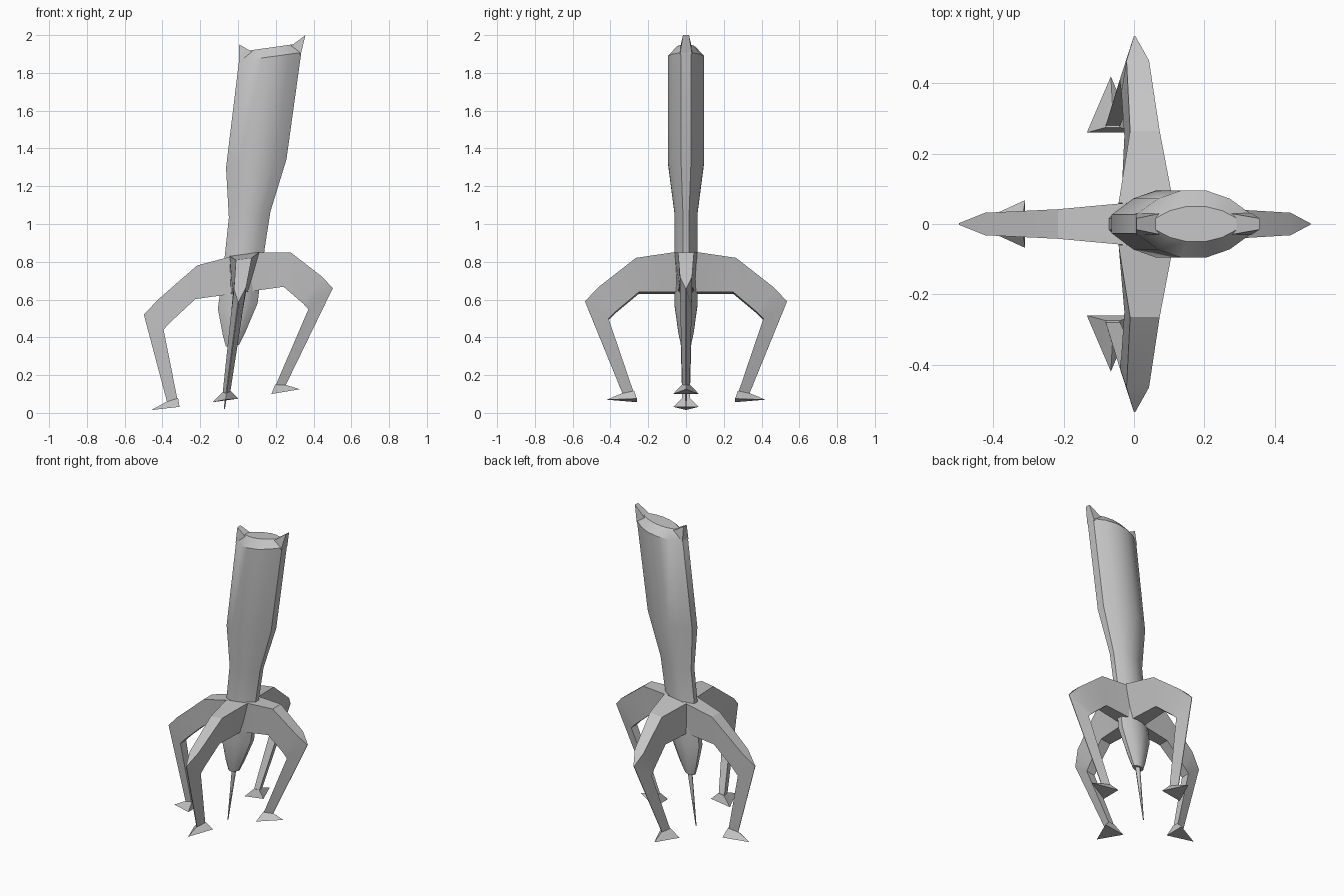
import bpy, bmesh, math

if "Cube" in bpy.data.objects:
    bpy.data.objects.remove(bpy.data.objects["Cube"])

grey = bpy.data.materials.new("plain_grey")
grey.diffuse_color = (0.56, 0.56, 0.56, 1)
grey.use_nodes = True
grey.node_tree.nodes["Principled BSDF"].inputs["Base Color"].default_value = grey.diffuse_color


def lean(u, v, w):
    """Skew the upright design so the tower leans and the floor slopes."""
    return (u + 0.13 * w - 0.075, v, w + 0.14 * u)


def finish(name, bm, angle=30):
    bmesh.ops.recalc_face_normals(bm, faces=bm.faces)
    me = bpy.data.meshes.new(name)
    bm.to_mesh(me)
    bm.free()
    me.materials.append(grey)
    ob = bpy.data.objects.new(name, me)
    bpy.context.collection.objects.link(ob)
    bpy.ops.object.select_all(action='DESELECT')
    ob.select_set(True)
    bpy.context.view_layer.objects.active = ob
    bpy.ops.object.shade_smooth_by_angle(angle=math.radians(angle))
    return ob


def loft(name, rings, angle=30):
    """Join equal-length closed rings of points and cap both ends."""
    bm = bmesh.new()
    loops = [[bm.verts.new(lean(*p)) for p in ring] for ring in rings]
    for a, b in zip(loops, loops[1:]):
        n = len(a)
        for i in range(n):
            j = (i + 1) % n
            bm.faces.new((a[i], a[j], b[j], b[i]))
    bm.faces.new(loops[0])
    bm.faces.new(loops[-1])
    bmesh.ops.remove_doubles(bm, verts=bm.verts, dist=0.0005)
    return finish(name, bm, angle)


def hull(name, points):
    bm = bmesh.new()
    for p in points:
        bm.verts.new(lean(*p))
    bmesh.ops.convex_hull(bm, input=bm.verts)
    return finish(name, bm, 20)


# Tower body: long pointed oval section, swelling upward
quarter = [(1, 0.28), (0.62, 0.76), (0.22, 1)]
section = (quarter + [(-x, y) for x, y in reversed(quarter)]
           + [(-x, -y) for x, y in quarter] + [(x, -y) for x, y in reversed(quarter)])
levels = [(0.355, 0.035, 0.025), (0.42, 0.06, 0.04), (0.565, 0.105, 0.06),
          (0.85, 0.105, 0.06), (1.05, 0.11, 0.06), (1.32, 0.16, 0.095),
          (1.885, 0.165, 0.095), (1.935, 0.12, 0.05)]
loft("tower_body", [[(x * a, y * b, w) for x, y in section] for w, a, b in levels], 38)

# Needle under the body
loft("needle", [[(r * math.cos(k * math.pi / 3), r * math.sin(k * math.pi / 3), w)
                 for k in range(6)] for w, r in ((0.37, 0.016), (0.02, 0.003))], 65)

# Horns at both ends of the roof
for s, side in ((1, "right"), (-1, "left")):
    hull("horn_" + side, [(s * u, t * v, w) for t in (1, -1) for u, v, w in
                          ((0.164, 0.032, 1.875), (0.175, 0.016, 1.975),
                           (0.10, 0.03, 1.925), (0.10, 0.03, 1.88))])

# Legs: (outer r, w, half width) and (inner r, w, half width) at each joint
joints = [((0.06, 0.84, 0.06), (0.04, 0.635, 0.045)),
          ((0.265, 0.815, 0.042), (0.25, 0.635, 0.035)),
          ((0.465, 0.66, 0.032), (0.375, 0.53, 0.03)),
          ((0.535, 0.59, 0.002), (0.41, 0.495, 0.03)),
          ((0.335, 0.10, 0.002), (0.275, 0.10, 0.02))]
directions = {"right": (1, 0), "back": (0, 1), "left": (-1, 0), "front": (0, -1)}
for side, (dx, dy) in directions.items():
    k = 0.935 if dx else 1.0

    def place(r, t, w):
        return (dx * r * k - dy * t, dy * r * k + dx * t, w)

    rings = []
    for i, ((ro, wo, ho), (ri, wi, hi)) in enumerate(joints):
        if i == 0 and dy:
            ho = 0.078          # broader root across the long side of the body
        rings.append([place(ro, ho, wo), place(ro, -ho, wo),
                      place(ri, -hi, wi), place(ri, hi, wi)])
    loft("leg_" + side, rings, 20)

    # Pointed foot: toe outward, wide heel inward
    hull("foot_" + side, [place(0.42, 0, 0.07), place(0.26, 0.068, 0.066),
                          place(0.26, -0.068, 0.066), place(0.335, 0, 0.105),
                          place(0.275, 0.02, 0.115), place(0.275, -0.02, 0.115)])
